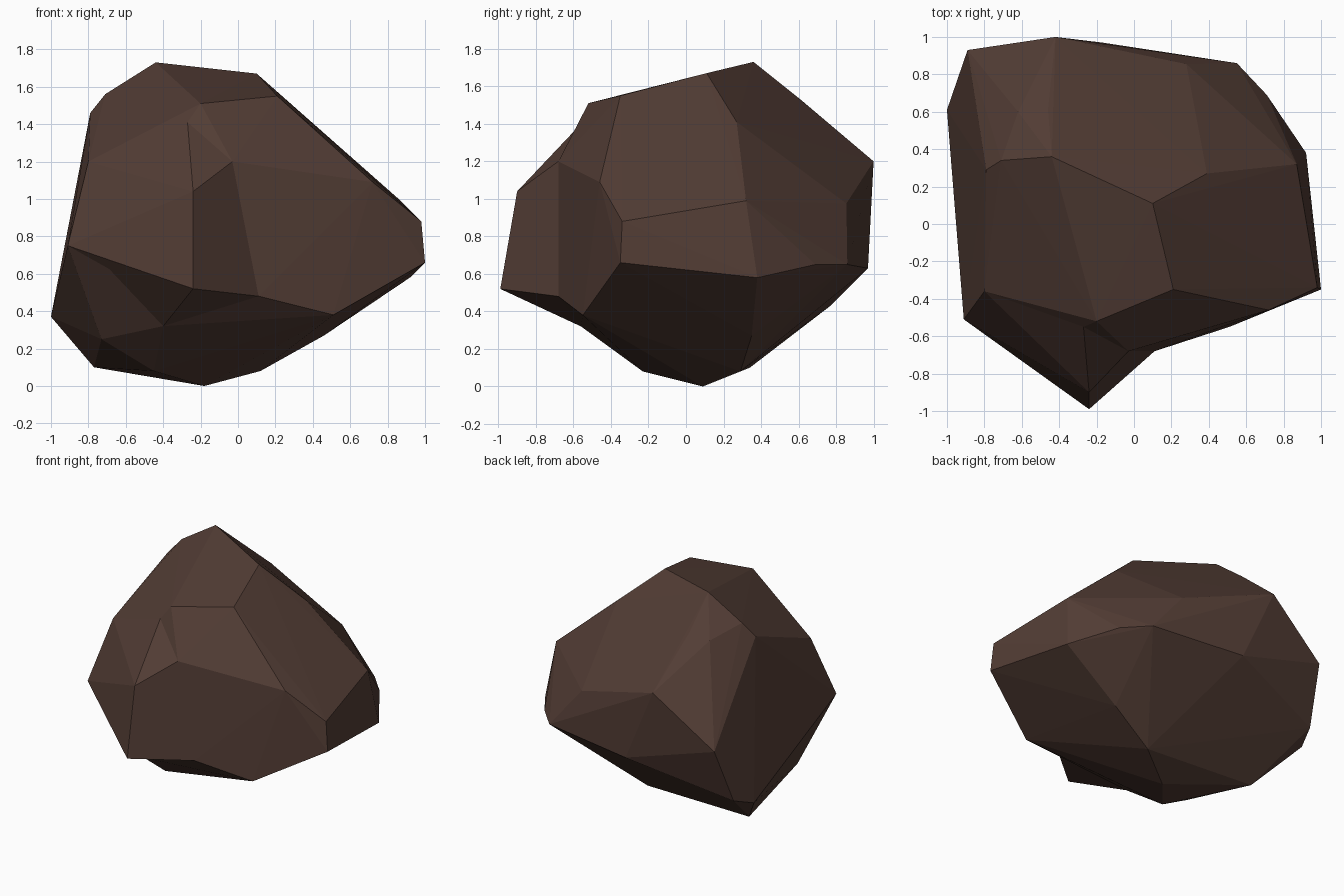
import bpy, bmesh

if "Cube" in bpy.data.objects:
    bpy.data.objects.remove(bpy.data.objects["Cube"])

# Key corners of the boulder body
CROWN = [(-.44, .36, 1.73), (.10, .11, 1.67), (.21, -.35, 1.55), (-.20, -.52, 1.51),
         (-.27, -.55, 1.41), (-.79, .29, 1.46), (-.71, .34, 1.56), (-.46, .61, 1.53),
         (-.62, .60, 1.50), (.39, .27, 1.41), (-.03, -.68, 1.20), (-.80, -.36, 1.20)]
WAIST = [(.72, -.46, 1.09), (.98, -.34, .88), (1.0, -.35, .66), (.87, .32, .99),
         (.92, .38, .58), (.71, .69, .65), (.55, .86, .65), (.28, .855, .975),
         (-.42, 1.0, 1.20), (-.17, .97, .63), (-.89, .93, .85), (-.94, .77, .43),
         (-1.0, .61, .37), (-.91, -.51, .75), (-.68, -.67, .70), (.11, -.68, .48),
         (.51, -.55, .38)]
BASE = [(-.18, .09, 0), (.12, .29, .08), (-.45, -.23, .08), (-.77, .34, .10),
        (.46, .35, .27), (-.40, .56, .29), (-.40, -.56, .32), (-.73, -.30, .25)]
# Jutting wedge on the front: outer corners, rim shared with the body, inner anchor
NOSE = [(-.24, -.90, 1.04), (-.24, -.99, .52),
        (-.27, -.55, 1.41), (-.03, -.68, 1.20), (.11, -.68, .48), (-.40, -.56, .32),
        (-.68, -.67, .70), (-.91, -.51, .75), (-.80, -.36, 1.20), (-.25, -.2, .8)]

stone = bpy.data.materials.new("dark brown stone")
stone.diffuse_color = (.085, .046, .035, 1)
stone.use_nodes = True
stone.node_tree.nodes["Principled BSDF"].inputs["Base Color"].default_value = stone.diffuse_color


def hull(name, points):
    """Flat-faced convex chunk of stone around the given corners."""
    bm = bmesh.new()
    for p in points:
        bm.verts.new(p)
    res = bmesh.ops.convex_hull(bm, input=bm.verts)
    inner = [g for g in res["geom_interior"] if isinstance(g, bmesh.types.BMVert)]
    bmesh.ops.delete(bm, geom=inner, context='VERTS')
    bmesh.ops.recalc_face_normals(bm, faces=bm.faces)
    mesh = bpy.data.meshes.new(name)
    bm.to_mesh(mesh)
    bm.free()
    mesh.materials.append(stone)
    ob = bpy.data.objects.new(name, mesh)
    bpy.context.collection.objects.link(ob)
    return ob


boulder = hull("boulder", CROWN + WAIST + BASE)
nose = hull("boulder_nose", NOSE)

# Fuse the wedge into the body
fuse = boulder.modifiers.new("fuse", 'BOOLEAN')
fuse.operation = 'UNION'
fuse.solver = 'EXACT'
fuse.object = nose
bpy.context.view_layer.objects.active = boulder
boulder.select_set(True)
bpy.ops.object.modifier_apply(modifier="fuse")
bpy.data.objects.remove(nose)
